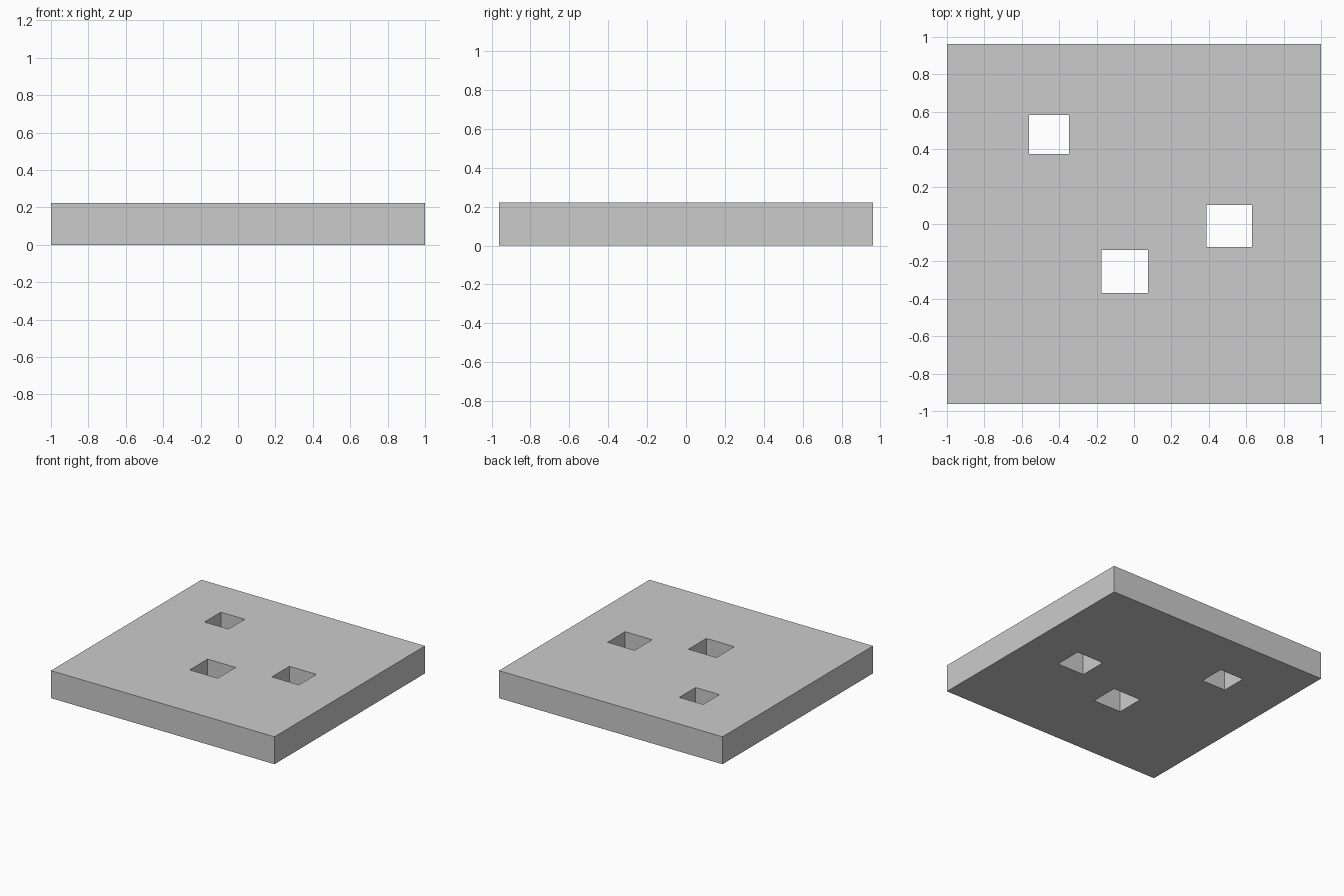
import bpy

if "Cube" in bpy.data.objects:
    bpy.data.objects.remove(bpy.data.objects["Cube"])

HEIGHT = 0.222


def box(name, x0, x1, y0, y1, z0, z1):
    bpy.ops.mesh.primitive_cube_add(
        size=1, location=((x0 + x1) / 2, (y0 + y1) / 2, (z0 + z1) / 2))
    obj = bpy.context.object
    obj.name = name
    obj.scale = (x1 - x0, y1 - y0, z1 - z0)
    bpy.ops.object.transform_apply(location=True, rotation=False, scale=True)
    return obj


# Flat slab
plate = box("plate", -1, 1, -0.962, 0.962, 0, HEIGHT)

# Rectangular through-holes: x0, x1, y0, y1
holes = [
    (-0.562, -0.348, 0.375, 0.583),
    (0.388, 0.630, -0.122, 0.102),
    (-0.175, 0.076, -0.368, -0.139),
]

for i, hole in enumerate(holes):
    cutter = box(f"hole_cutter_{i + 1}", *hole, -0.1, HEIGHT + 0.1)
    cutter.hide_render = True
    bpy.context.view_layer.objects.active = plate
    mod = plate.modifiers.new("hole", 'BOOLEAN')
    mod.operation = 'DIFFERENCE'
    mod.solver = 'EXACT'
    mod.object = cutter
    bpy.ops.object.modifier_apply(modifier=mod.name)
    bpy.data.objects.remove(cutter)
